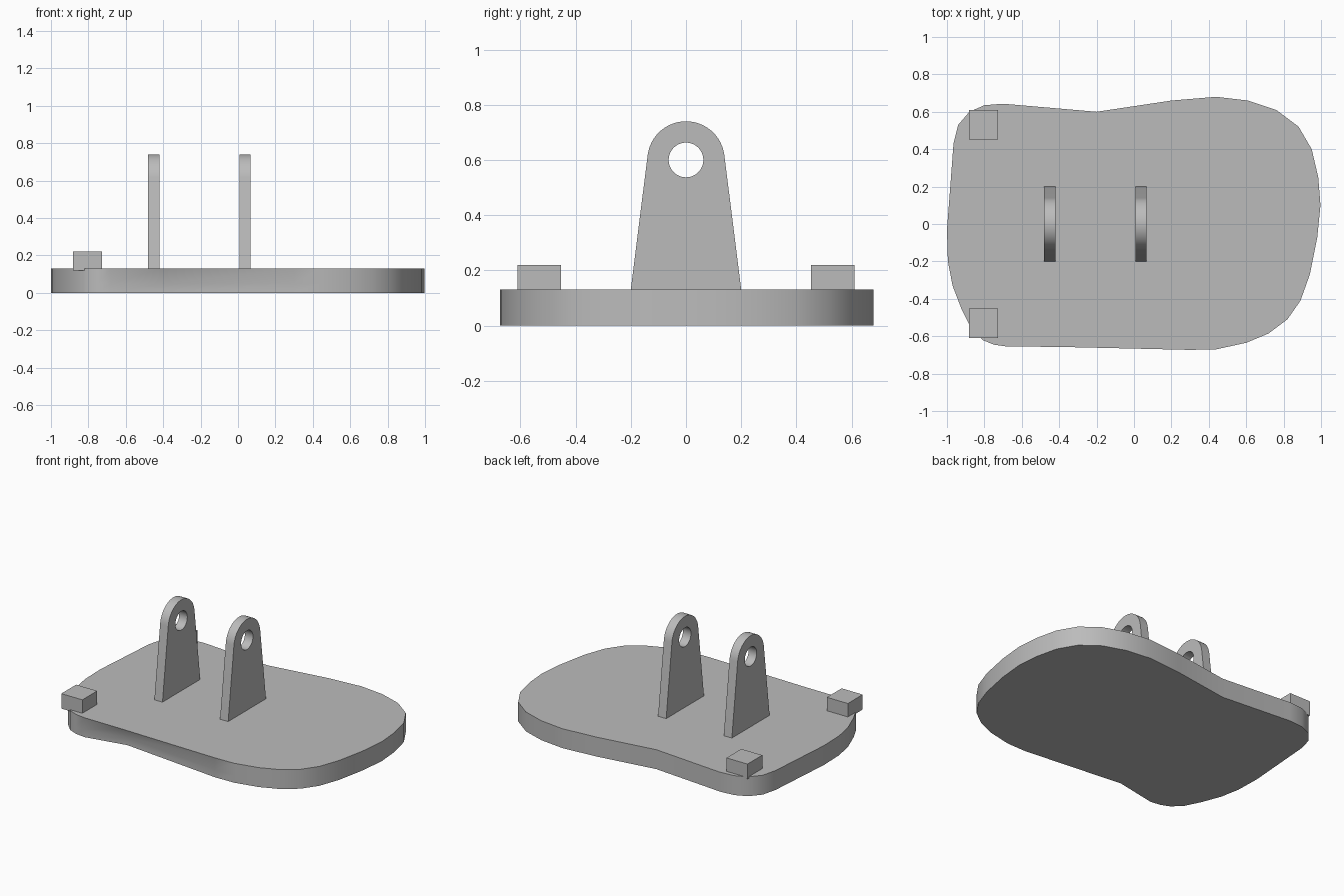
import bpy
import bmesh
from math import sin, cos, pi, asin, atan2, hypot, radians
from mathutils import Vector

default_cube = bpy.data.objects.get("Cube")
if default_cube:
    bpy.data.objects.remove(default_cube, do_unlink=True)

grey = bpy.data.materials.new("plain grey")
grey.use_nodes = True
grey.diffuse_color = (0.5, 0.5, 0.5, 1)
grey.node_tree.nodes["Principled BSDF"].inputs["Base Color"].default_value = grey.diffuse_color

PLATE_TOP = 0.13


def finish(bm, name):
    """Turn a bmesh into a named, shaded object."""
    bmesh.ops.recalc_face_normals(bm, faces=bm.faces[:])
    mesh = bpy.data.meshes.new(name)
    bm.to_mesh(mesh)
    bm.free()
    mesh.materials.append(grey)
    obj = bpy.data.objects.new(name, mesh)
    bpy.context.collection.objects.link(obj)
    bpy.ops.object.select_all(action='DESELECT')
    obj.select_set(True)
    bpy.context.view_layer.objects.active = obj
    bpy.ops.object.shade_smooth_by_angle(angle=radians(30))
    return obj


# Base plate: a waisted outline whose front waist is bridged over at the top
outline = [
    (-1, -.03), (-.995, -.2), (-.97, -.33), (-.92, -.46), (-.87, -.56),
    (-.81, -.62), (-.75, -.645), (-.68, -.655), (-.4, -.657), (.3, -.673),
    (.44, -.67), (.6, -.635), (.72, -.585), (.82, -.51), (.89, -.41),
    (.94, -.27), (.98, -.07), (.997, .1), (.985, .25), (.95, .4),
    (.88, .52), (.76, .61), (.61, .66), (.44, .68), (.2, .66),
    (-.2, .6), (-.7, .643), (-.8, .635), (-.88, .6), (-.94, .53),
    (-.965, .43), (-.98, .23),
]
WAIST = outline.index((-.4, -.657))


def ring(bm, z, waist_y):
    verts = []
    for i, (x, y) in enumerate(outline):
        verts.append(bm.verts.new((x, waist_y if i == WAIST else y, z)))
    return verts


bm = bmesh.new()
rings = [ring(bm, 0, -.6), ring(bm, .05, -.6), ring(bm, PLATE_TOP, -.657)]
for low, high in zip(rings, rings[1:]):
    for i in range(len(low)):
        j = (i + 1) % len(low)
        bm.faces.new((low[i], low[j], high[j], high[i]))
bm.faces.new(rings[0])
bm.faces.new(rings[-1])
finish(bm, "base_plate")


# Lugs: tapered upright plates with a round head and a pin hole
def loop(bm, points):
    verts = [bm.verts.new(p) for p in points]
    return [bm.edges.new((v, verts[i - 1])) for i, v in enumerate(verts)]


def lug(name, x, thickness):
    centre, radius, hole, foot = 0.6, 0.14, 0.063, 0.2
    # angle at which the straight side meets the round head
    drop = centre - PLATE_TOP
    tilt = asin(radius / hypot(foot, drop)) - atan2(foot, drop)
    tilt = max(tilt, 0.0) or radians(7)
    steps = 24
    head = []
    for i in range(steps + 1):
        a = tilt + (pi - 2 * tilt) * i / steps
        head.append((x, radius * cos(a), centre + radius * sin(a)))
    sides = [(x, -foot, PLATE_TOP)], [(x, foot, PLATE_TOP)]
    pin = [(x, hole * cos(2 * pi * i / 32), centre + hole * sin(2 * pi * i / 32))
           for i in range(32)]
    bm = bmesh.new()
    edges = loop(bm, sides[1] + head + sides[0]) + loop(bm, pin)
    bmesh.ops.triangle_fill(bm, use_beauty=True, edges=edges)
    out = bmesh.ops.extrude_face_region(bm, geom=bm.faces[:], use_keep_orig=True)
    moved = [g for g in out["geom"] if isinstance(g, bmesh.types.BMVert)]
    bmesh.ops.translate(bm, verts=moved, vec=Vector((thickness, 0, 0)))
    return finish(bm, name)


lug("right_lug", -.48, .06)
lug("left_lug", .007, .06)


# Corner blocks at the narrow end, overhanging the rounded corners
def block(name, low, high):
    bm = bmesh.new()
    bmesh.ops.create_cube(bm, size=1)
    low, high = Vector(low), Vector(high)
    for v in bm.verts:
        v.co = (low + high) / 2 + v.co * (high - low)
    return finish(bm, name)


for side, name in ((1, "back_block"), (-1, "front_block")):
    inner, outer = sorted((side * .453, side * .61))
    block(name, (-.883, inner, .12), (-.727, outer, .22))
